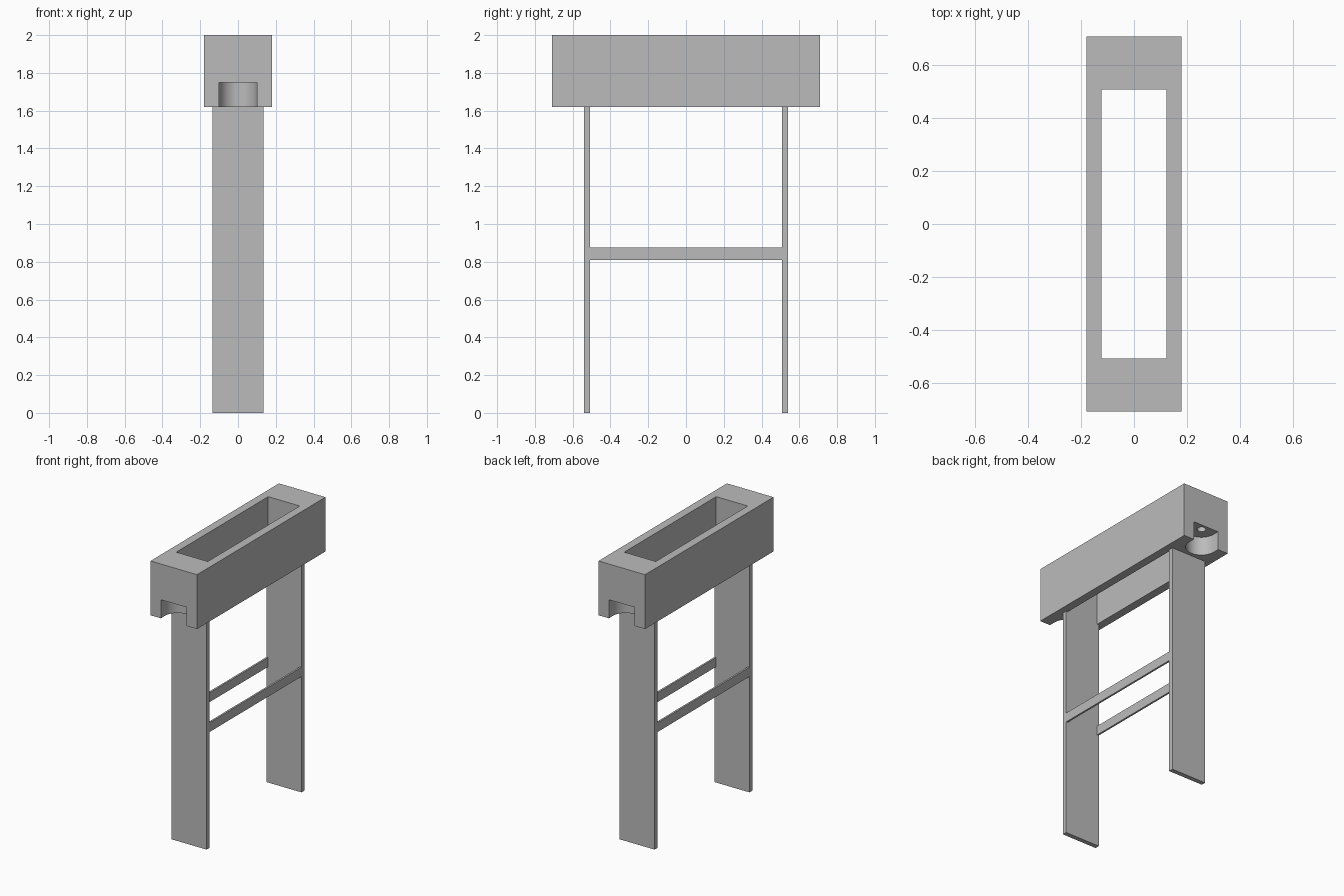
import bpy, bmesh, math

cube = bpy.data.objects.get("Cube")
if cube:
    bpy.data.objects.remove(cube, do_unlink=True)

grey = bpy.data.materials.new("plain grey")
grey.use_nodes = True
colour = (0.5, 0.5, 0.5, 1)
grey.diffuse_color = colour
grey.node_tree.nodes["Principled BSDF"].inputs["Base Color"].default_value = colour


def prism(name, outline, z0, z1):
    """Extrude an anticlockwise outline from z0 up to z1."""
    bm = bmesh.new()
    base = bm.faces.new([bm.verts.new((x, y, z0)) for x, y in outline])
    top = bmesh.ops.extrude_face_region(bm, geom=[base])["geom"]
    moved = [v for v in top if isinstance(v, bmesh.types.BMVert)]
    bmesh.ops.translate(bm, verts=moved, vec=(0, 0, z1 - z0))
    bmesh.ops.recalc_face_normals(bm, faces=bm.faces)
    mesh = bpy.data.meshes.new(name)
    bm.to_mesh(mesh)
    bm.free()
    mesh.materials.append(grey)
    obj = bpy.data.objects.new(name, mesh)
    bpy.context.collection.objects.link(obj)
    return obj


def rect(x0, x1, y0, y1):
    return [(x0, y0), (x1, y0), (x1, y1), (x0, y1)]


def arc(cy, r, start, sweep, steps):
    angles = [start + sweep * i / steps for i in range(steps + 1)]
    return [(r * math.cos(a), cy + r * math.sin(a)) for a in angles]


# Dimensions
HALF_W, HALF_L = 0.18, 0.71
BOTTOM, TOP = 1.62, 2.0
WELL_W, WELL_L = 0.122, 0.508
LEG_W, LEG_T = 0.135, 0.032
SLOT_R, SLOT_Y, SLOT_TOP = 0.1, 0.665, 1.75

# Trough body, cut by the open well, a round-ended slot and a blind hole at each end
body = prism("trough_body", rect(-HALF_W, HALF_W, -HALF_L, HALF_L), BOTTOM, TOP)
cutters = [prism("well_cutter", rect(-WELL_W, WELL_W, -WELL_L, WELL_L), 1.5, 2.1)]
for side, s in (("front", -1), ("back", 1)):
    u_shape = arc(SLOT_Y, SLOT_R, math.pi, math.pi, 32) + [(SLOT_R, 0.8), (-SLOT_R, 0.8)]
    hole = arc(SLOT_Y, 0.028, 0, math.tau * 23 / 24, 23)
    cutters.append(prism(side + "_slot_cutter", [(s * x, s * y) for x, y in u_shape], 1.5, SLOT_TOP))
    cutters.append(prism(side + "_hole_cutter", [(s * x, s * y) for x, y in hole], 1.7, 1.87))

bpy.context.view_layer.objects.active = body
for cutter in cutters:
    cutter.hide_render = True
    mod = body.modifiers.new("cut", "BOOLEAN")
    mod.operation = "DIFFERENCE"
    mod.solver = "EXACT"
    mod.object = cutter
    bpy.ops.object.modifier_apply(modifier=mod.name)
for cutter in cutters:
    bpy.data.objects.remove(cutter, do_unlink=True)

bpy.ops.object.select_all(action="DESELECT")
body.select_set(True)
bpy.ops.object.shade_smooth_by_angle(angle=math.radians(30))

# Flat plank legs under each end
for side, s in (("front", -1), ("back", 1)):
    y0, y1 = sorted((s * WELL_L, s * (WELL_L + LEG_T)))
    prism(side + "_leg", rect(-LEG_W, LEG_W, y0, y1), 0, BOTTOM)

# Thin rails joining the leg edges
for side, s in (("left", 1), ("right", -1)):
    x0, x1 = sorted((s * (LEG_W - 0.013), s * LEG_W))
    prism(side + "_rail", rect(x0, x1, -WELL_L, WELL_L), 0.81, 0.875)
